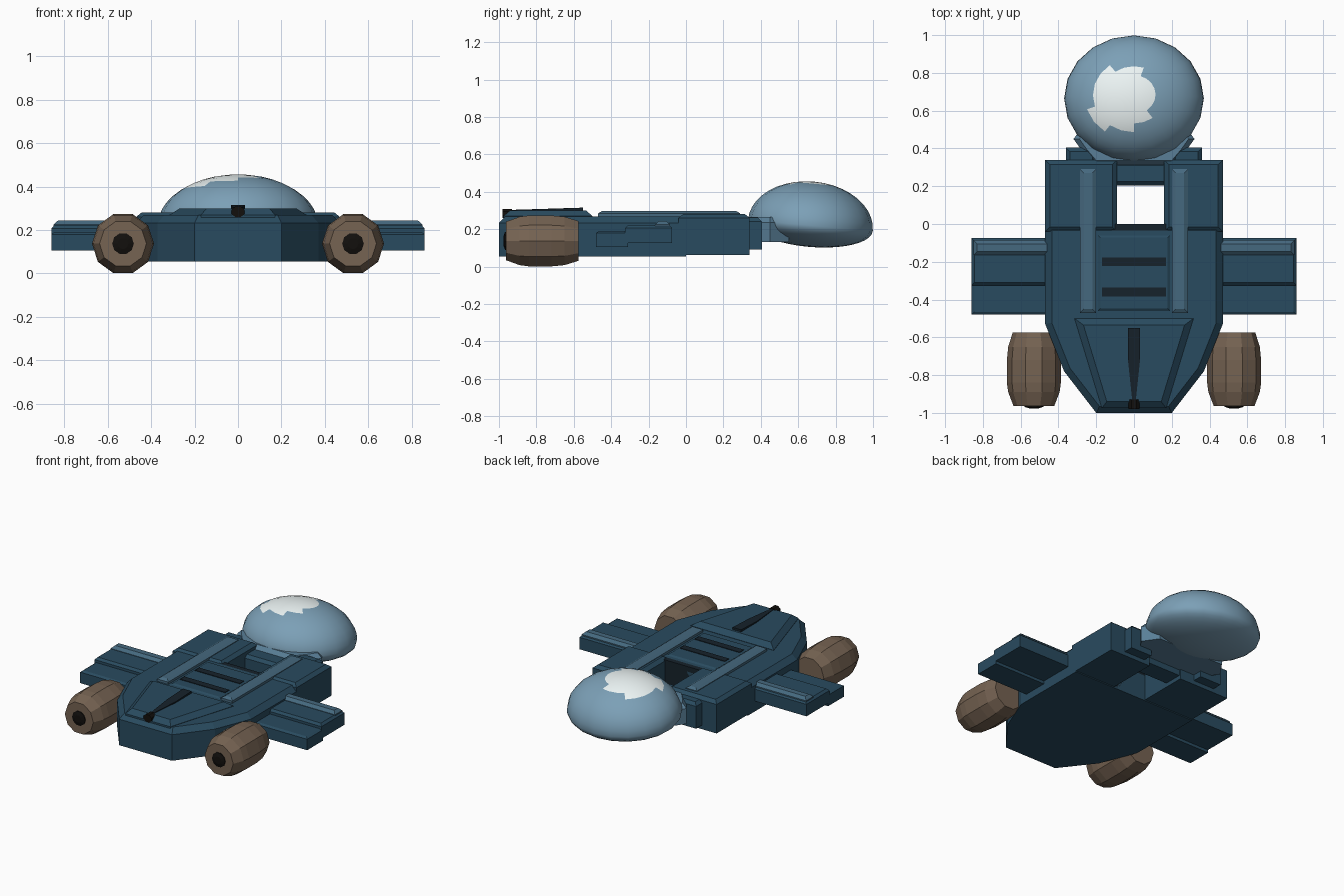
import bpy, bmesh, math
from mathutils import Vector, Matrix

if "Cube" in bpy.data.objects:
    bpy.data.objects.remove(bpy.data.objects["Cube"])


def mat(name, rgb):
    m = bpy.data.materials.new(name)
    m.diffuse_color = (*rgb, 1)
    m.use_nodes = True
    m.node_tree.nodes["Principled BSDF"].inputs["Base Color"].default_value = m.diffuse_color
    return m


HULL = mat("hull_blue", (0.022, 0.07, 0.115))
RAIL = mat("rail_blue", (0.06, 0.14, 0.21))
DARK = mat("dark", (0.008, 0.016, 0.024))
BROWN = mat("engine_brown", (0.18, 0.125, 0.085))
NECK = mat("neck_blue", (0.10, 0.21, 0.31))
GLASS = mat("dome_blue", (0.20, 0.35, 0.47))
WHITE = mat("cap_white", (0.85, 0.92, 0.92))
BLACK = mat("black", (0.006, 0.005, 0.004))


def loft(name, loops, material):
    """Skin a stack of equal-length point loops and cap both ends."""
    bm = bmesh.new()
    rings = [[bm.verts.new(p) for p in lp] for lp in loops]
    n = len(rings[0])
    for a, b in zip(rings, rings[1:]):
        for i in range(n):
            j = (i + 1) % n
            bm.faces.new((a[i], a[j], b[j], b[i]))
    bm.faces.new(rings[0][::-1])
    bm.faces.new(rings[-1])
    bmesh.ops.recalc_face_normals(bm, faces=bm.faces)
    me = bpy.data.meshes.new(name)
    bm.to_mesh(me)
    bm.free()
    me.materials.append(material)
    ob = bpy.data.objects.new(name, me)
    bpy.context.collection.objects.link(ob)
    return ob


def inset(pts, d):
    """Offset a counter-clockwise convex outline inward by d."""
    out = []
    for i, p in enumerate(pts):
        p, a, b = Vector(p), Vector(pts[i - 1]), Vector(pts[(i + 1) % len(pts)])
        e, f = (p - a).normalized(), (b - p).normalized()
        n1, n2 = Vector((-e.y, e.x)), Vector((-f.y, f.x))
        out.append(p + (n1 + n2) * d / (1 + n1.dot(n2)))
    return out


def slab(name, pts, z0, z1, chamfer, drop, material):
    """Extruded outline with a chamfered top edge."""
    loops = [[(x, y, z0) for x, y in pts], [(x, y, z1 - drop) for x, y in pts]]
    if chamfer:
        loops.append([(x, y, z1) for x, y in inset(pts, chamfer)])
    return loft(name, loops, material)


def box(name, x0, x1, y0, y1, z0, z1, material, chamfer=0.0, drop=0.0):
    return slab(name, [(x0, y0), (x1, y0), (x1, y1), (x0, y1)], z0, z1, chamfer, drop, material)


def mirror_pts(half):
    """Full outline from its right half (listed counter-clockwise)."""
    return half + [(-x, y) for x, y in reversed(half)]


# Main hull with tapered nose
slab("hull", mirror_pts([(0.2, -1), (0.37, -0.78), (0.47, -0.53), (0.47, 0)]),
     0.055, 0.268, 0.035, 0.035, HULL)

# Rear arms around the open slot, and the bridge closing it
box("rear_arm_left", -0.47, -0.09, -0.04, 0.34, 0.062, 0.28, HULL, 0.025, 0.02)
box("rear_arm_right", 0.16, 0.47, -0.04, 0.34, 0.062, 0.28, HULL, 0.025, 0.02)
box("rear_bridge", -0.12, 0.18, 0.205, 0.33, 0.09, 0.24, HULL, 0.02, 0.02)
box("slot_front_lip", -0.12, 0.18, -0.04, 0.0, 0.062, 0.268, DARK)

# Top panel with two vents
box("deck_panel", -0.19, 0.19, -0.46, -0.06, 0.25, 0.276, HULL, 0.012, 0.008)
for y in (-0.2, -0.36):
    box("deck_vent", -0.17, 0.17, y - 0.023, y + 0.023, 0.26, 0.28, DARK)

# Nose hatch with groove and sensor
slab("nose_hatch", mirror_pts([(0.17, -0.975), (0.315, -0.5)]), 0.25, 0.3, 0.035, 0.03, HULL)
loft("nose_groove", [[(-0.01, -0.93, z), (0.01, -0.93, z), (0.032, -0.72, z + 0.005),
                      (0.032, -0.55, z + 0.012), (-0.032, -0.55, z + 0.012), (-0.032, -0.72, z + 0.005)]
                     for z in (0.28, 0.303)], DARK)
loft("nose_sensor", [[(0.032 * math.cos(i * math.pi / 4 + math.pi / 8), y,
                       0.284 + 0.027 * math.sin(i * math.pi / 4 + math.pi / 8)) for i in range(8)]
                     for y in (-0.98, -0.93)], BLACK)

# Dome shell: tall upper half, shallow lower half, slightly tilted
bm = bmesh.new()
bmesh.ops.create_uvsphere(bm, u_segments=20, v_segments=20, radius=1)
for v in bm.verts:
    x, y, z = v.co
    v.co = (0.37 * x, 0.335 * y, (0.235 if z > 0 else 0.115) * z)
bmesh.ops.rotate(bm, verts=bm.verts, cent=(0, 0, 0), matrix=Matrix.Rotation(-0.09, 3, 'X'))
bmesh.ops.translate(bm, verts=bm.verts, vec=(0, 0.665, 0.22))
for f in bm.faces:
    c = f.calc_center_median()
    if c.z > 0.3 and math.hypot(c.x + 0.06, c.y - 0.66) < 0.17:
        f.material_index = 1
me = bpy.data.meshes.new("dome")
bm.to_mesh(me)
bm.free()
me.materials.append(GLASS)
me.materials.append(WHITE)
dome = bpy.data.objects.new("dome", me)
bpy.context.collection.objects.link(dome)
bpy.context.view_layer.objects.active = dome
dome.select_set(True)
bpy.ops.object.shade_smooth_by_angle(angle=math.radians(40))

# Flared neck joining dome to bridge
slab("neck", mirror_pts([(0.21, 0.31), (0.27, 0.38), (0.32, 0.45), (0.25, 0.55)]),
     0.13, 0.265, 0.025, 0.03, NECK)

# Mirrored parts: rails, collars, wings, engines
for side, s in (("left", -1), ("right", 1)):
    def span(a, b):
        return sorted((s * a, s * b))

    box("deck_rail_" + side, *span(0.2, 0.285), -0.47, 0.29, 0.25, 0.296, RAIL, 0.02, 0.012)
    box("collar_" + side, *span(0.2, 0.36), 0.32, 0.405, 0.09, 0.262, HULL, 0.02, 0.02)

    # Stepped wing with a raised bar
    box("wing_front_" + side, *span(0.4, 0.86), -0.48, -0.31, 0.105, 0.19, HULL, 0.015, 0.01)
    box("wing_rear_" + side, *span(0.4, 0.86), -0.325, -0.075, 0.125, 0.222, HULL, 0.015, 0.015)
    box("wing_bar_" + side, *span(0.4, 0.85), -0.165, -0.085, 0.2, 0.243, RAIL, 0.02, 0.018)

    # Ten-sided engine pod and nozzle core
    def ring(r, y):
        return [(s * 0.53 + r * math.cos(i * math.pi / 5), y, 0.137 + r * math.sin(i * math.pi / 5))
                for i in range(10)]

    loft("engine_" + side, [ring(r, y) for r, y in
         ((0.112, -0.575), (0.136, -0.65), (0.143, -0.72), (0.143, -0.84), (0.136, -0.89), (0.108, -0.963))], BROWN)
    loft("engine_core_" + side, [ring(0.05, -0.95), ring(0.05, -0.968), ring(0.025, -0.976)], BLACK)
